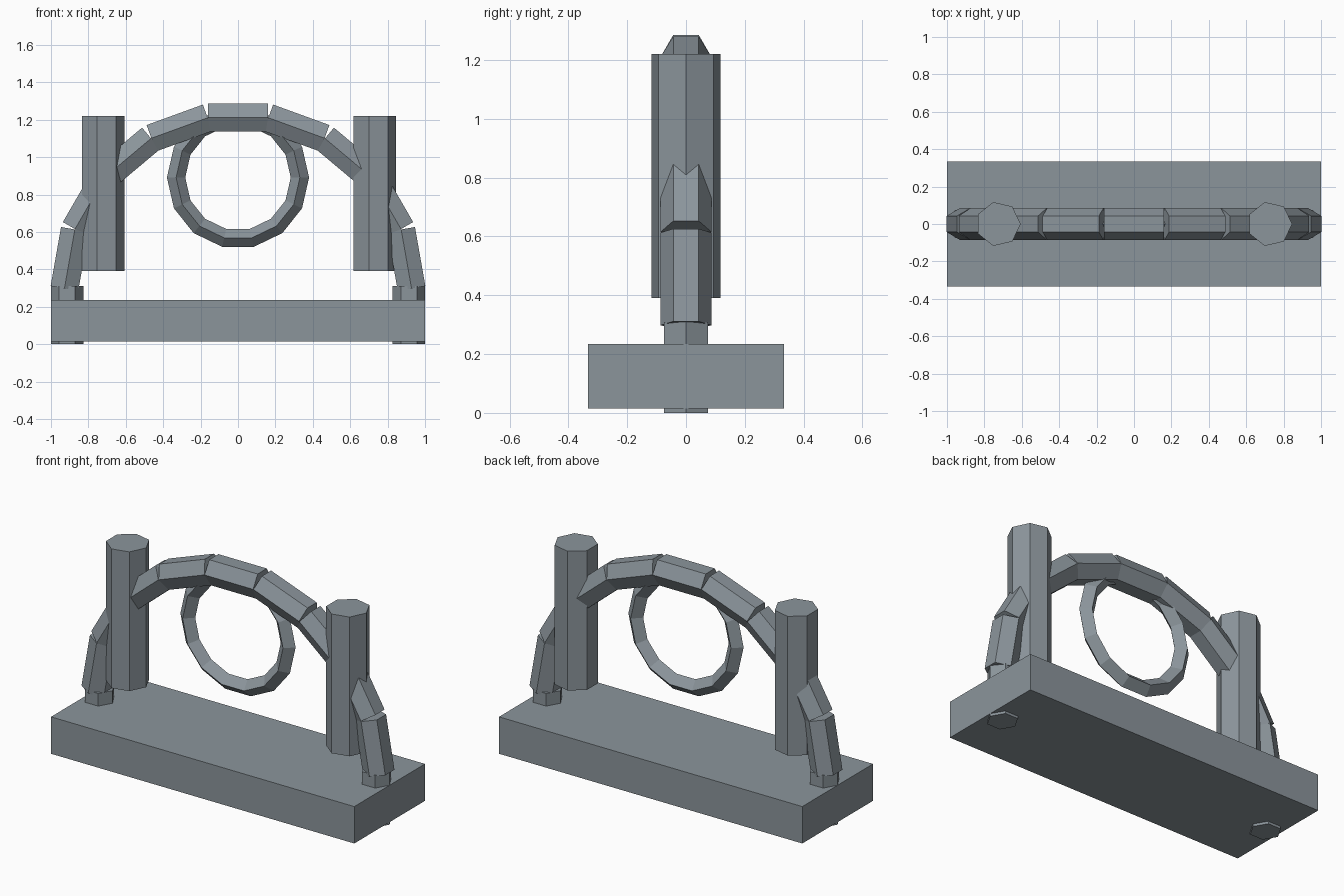
import bpy, bmesh, math
from mathutils import Matrix, Vector

if "Cube" in bpy.data.objects:
    bpy.data.objects.remove(bpy.data.objects["Cube"])

stone = bpy.data.materials.new("slate_grey")
stone.diffuse_color = (0.26, 0.30, 0.33, 1)
stone.use_nodes = True
stone.node_tree.nodes["Principled BSDF"].inputs["Base Color"].default_value = stone.diffuse_color


def finish(name, bm):
    bmesh.ops.recalc_face_normals(bm, faces=bm.faces)
    mesh = bpy.data.meshes.new(name)
    bm.to_mesh(mesh)
    bm.free()
    mesh.materials.append(stone)
    ob = bpy.data.objects.new(name, mesh)
    bpy.context.collection.objects.link(ob)
    return ob


def prism(name, sides, radius, length, centre, tilt=0.0, spin=0.0):
    """Regular prism along z, spun about its axis, tilted about y."""
    bm = bmesh.new()
    rings = []
    for z in (-length / 2, length / 2):
        rings.append([bm.verts.new((radius * math.cos(spin + math.tau * i / sides),
                                    radius * math.sin(spin + math.tau * i / sides), z))
                      for i in range(sides)])
    low, high = rings
    for i in range(sides):
        j = (i + 1) % sides
        bm.faces.new((low[i], low[j], high[j], high[i]))
    bm.faces.new(low[::-1])
    bm.faces.new(high)
    bm.transform(Matrix.Translation(centre) @ Matrix.Rotation(tilt, 4, 'Y'))
    return finish(name, bm)


# Base slab
bm = bmesh.new()
bmesh.ops.create_cube(bm, size=1)
bmesh.ops.scale(bm, vec=(2, 0.666, 0.22), verts=bm.verts)
bmesh.ops.translate(bm, vec=(0, 0, 0.125), verts=bm.verts)
finish("base_slab", bm)

# Seven-sided pillars and six-sided arch feet
ARCH_R, ARCH_Z = 0.914, 0.297
for side, s in (("left", -1), ("right", 1)):
    prism(side + "_pillar", 7, 0.12, 0.83, Vector((0.726 * s, 0, 0.805)))
    prism(side + "_arch_foot", 6, 0.0865, 0.31, Vector((0.9135 * s, 0, 0.155)))

# Arch blocks, every 20 degrees around a half circle
for k in range(-4, 5):
    a = math.radians(20 * k)
    centre = Vector((ARCH_R * math.sin(a), 0, ARCH_Z + ARCH_R * math.cos(a)))
    prism(f"arch_block_{k + 5}", 6, 0.0865, 0.32, centre,
          tilt=a + math.pi / 2, spin=math.pi / 2)

# Hanging ring: 14 segments with a diamond cross-section
N, M, MAJOR, MINOR = 14, 4, 0.331, 0.049
bm = bmesh.new()
grid = []
for i in range(N):
    a = math.tau * i / N
    row = []
    for j in range(M):
        b = math.tau * j / M
        r = MAJOR + MINOR * math.cos(b)
        row.append(bm.verts.new((r * math.cos(a), MINOR * math.sin(b),
                                 0.891 + r * math.sin(a))))
    grid.append(row)
for i in range(N):
    for j in range(M):
        i2, j2 = (i + 1) % N, (j + 1) % M
        bm.faces.new((grid[i][j], grid[i2][j], grid[i2][j2], grid[i][j2]))
finish("hanging_ring", bm)
